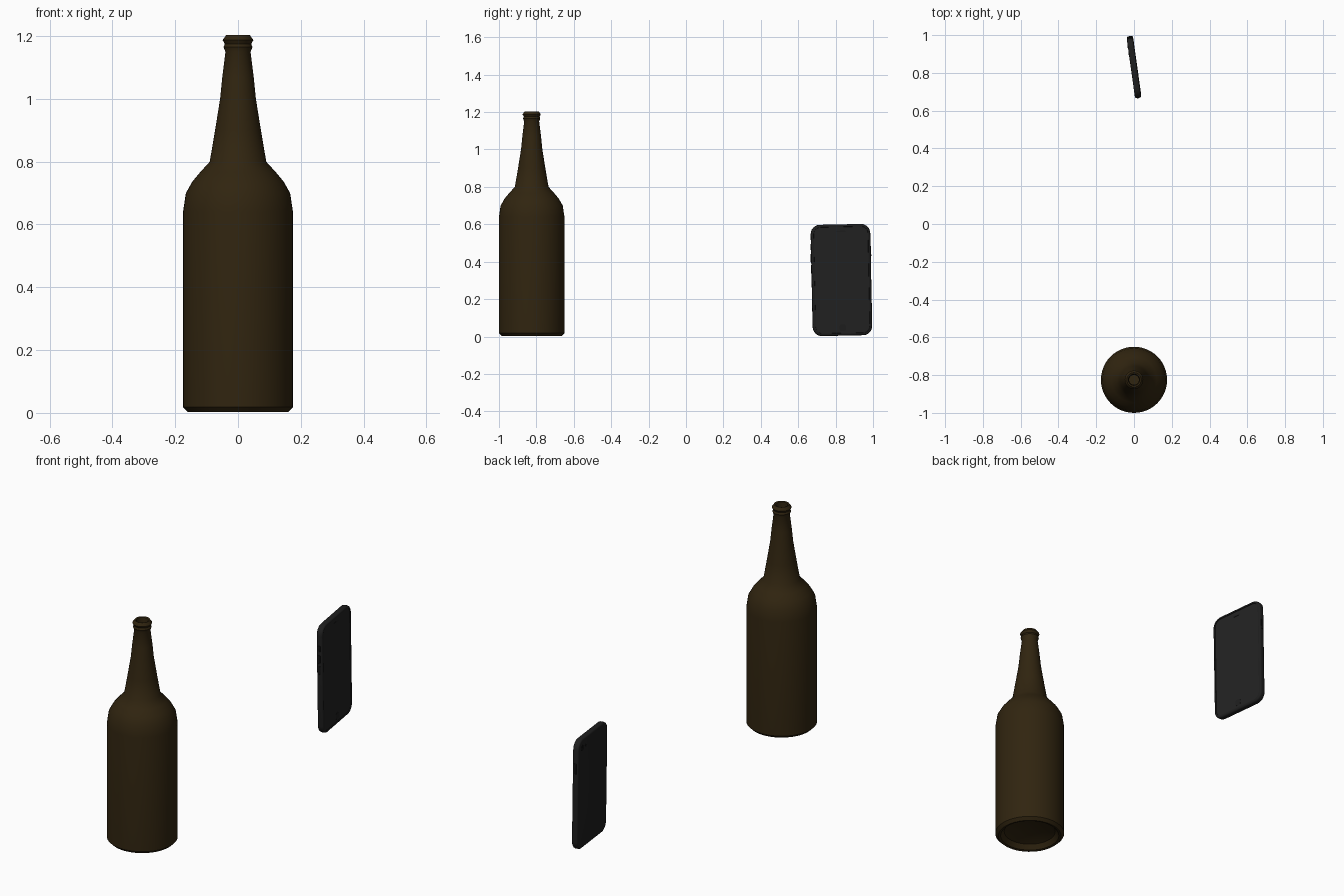
import bpy, bmesh, math
from mathutils import Matrix, Vector

cube = bpy.data.objects.get("Cube")
if cube:
    bpy.data.objects.remove(cube, do_unlink=True)


def material(name, rgb):
    m = bpy.data.materials.new(name)
    m.use_nodes = True
    m.diffuse_color = (*rgb, 1)
    m.node_tree.nodes["Principled BSDF"].inputs["Base Color"].default_value = (*rgb, 1)
    return m


brown = material("brown glass", (0.030, 0.018, 0.005))
charcoal = material("charcoal case", (0.013, 0.013, 0.013))
screen_grey = material("screen grey", (0.016, 0.016, 0.016))
black = material("black trim", (0.006, 0.006, 0.006))


def finish(name, bm, mats, matrix, angle=35):
    bmesh.ops.recalc_face_normals(bm, faces=bm.faces)
    mesh = bpy.data.meshes.new(name)
    bm.to_mesh(mesh)
    bm.free()
    ob = bpy.data.objects.new(name, mesh)
    bpy.context.collection.objects.link(ob)
    for m in mats:
        mesh.materials.append(m)
    ob.matrix_world = matrix
    bpy.ops.object.select_all(action="DESELECT")
    ob.select_set(True)
    bpy.context.view_layer.objects.active = ob
    bpy.ops.object.shade_smooth_by_angle(angle=math.radians(angle))
    return ob


# Bottle: one lathed profile from the hollow base, up the outside, into the mouth
profile = [(0, 0.05), (0.08, 0.045), (0.13, 0.03), (0.148, 0.006), (0.16, 0.003),
           (0.175, 0.018), (0.175, 0.64), (0.166, 0.70), (0.145, 0.737), (0.12, 0.767),
           (0.09, 0.80), (0.073, 0.9), (0.057, 1.0), (0.05, 1.07), (0.04, 1.15),
           (0.046, 1.165), (0.042, 1.175), (0.049, 1.187), (0.038, 1.203),
           (0.03, 1.2), (0.026, 1.15), (0.03, 1.05), (0, 1.05)]
bm = bmesh.new()
verts = [bm.verts.new((r, 0, z)) for r, z in profile]
edges = [bm.edges.new(pair) for pair in zip(verts, verts[1:])]
bmesh.ops.spin(bm, geom=verts + edges, axis=(0, 0, 1), cent=(0, 0, 0),
               angle=math.tau, steps=48, use_merge=True)
bmesh.ops.remove_doubles(bm, verts=bm.verts, dist=0.0001)
finish("bottle", bm, [brown], Matrix.Translation((0, -0.825, 0)))

# Phone: local x is thickness (screen on +x), y is width, z is height
THICK, WIDE, TALL = 0.033, 0.32, 0.595
place = (Matrix.Translation((0, 0.831, 0.302)) @ Matrix.Rotation(math.radians(1.2), 4, "X")
         @ Matrix.Rotation(math.radians(8), 4, "Z"))


def rounded_slab(size, corner, rim, segments=6):
    """Slab with rounded corners in its y-z outline and a softened rim."""
    bm = bmesh.new()
    bmesh.ops.create_cube(bm, size=1)
    bmesh.ops.scale(bm, vec=size, verts=bm.verts)
    across = [e for e in bm.edges
              if abs(e.verts[0].co.x - e.verts[1].co.x) > size[0] / 2]
    bmesh.ops.bevel(bm, geom=across, offset=corner, segments=segments,
                    profile=0.5, affect="EDGES")
    if rim:
        bm.normal_update()
        outline = {e for f in bm.faces if abs(f.normal.x) > 0.9 for e in f.edges}
        bmesh.ops.bevel(bm, geom=list(outline), offset=rim, segments=3,
                        profile=0.5, affect="EDGES")
    return bm


def add_slab(name, at, size, corner, mat):
    return finish(name, rounded_slab(size, corner, 0, 3), [mat],
                  place @ Matrix.Translation(at))


# Case body with the screen sunk into the front face
bm = rounded_slab((THICK, WIDE, TALL), 0.05, 0.009)
bm.normal_update()
front = max(bm.faces, key=lambda f: f.calc_center_median().x)
bmesh.ops.inset_region(bm, faces=[front], thickness=0.004)
bmesh.ops.inset_region(bm, faces=[front], thickness=0.001, depth=-0.003)
front.material_index = 1
finish("phone_body", bm, [charcoal, screen_grey], place)

# Home button and earpiece on the screen side
face = THICK / 2 - 0.003
add_slab("home_button", (face, 0, -0.255), (0.002, 0.034, 0.034), 0.01, charcoal)
add_slab("earpiece", (face, 0, 0.26), (0.002, 0.05, 0.007), 0.003, charcoal)

# Side buttons: silent switch and two volume keys, with power opposite
for name, side, z, length in [("silent_switch", -1, 0.18, 0.03),
                              ("volume_up", -1, 0.12, 0.045),
                              ("volume_down", -1, 0.06, 0.045),
                              ("power_button", 1, 0.15, 0.055)]:
    add_slab(name, (0, side * WIDE / 2, z), (0.012, 0.006, length), 0.002, black)

# Camera lens and flash on the rear
for name, y, radius in [("camera_lens", 0.115, 0.014), ("camera_flash", 0.08, 0.007)]:
    bm = bmesh.new()
    bmesh.ops.create_cone(bm, cap_ends=True, segments=20, radius1=radius,
                          radius2=radius, depth=0.003)
    finish(name, bm, [black], place @ Matrix.Translation((-THICK / 2, y, 0.25))
           @ Matrix.Rotation(math.pi / 2, 4, "Y"))
